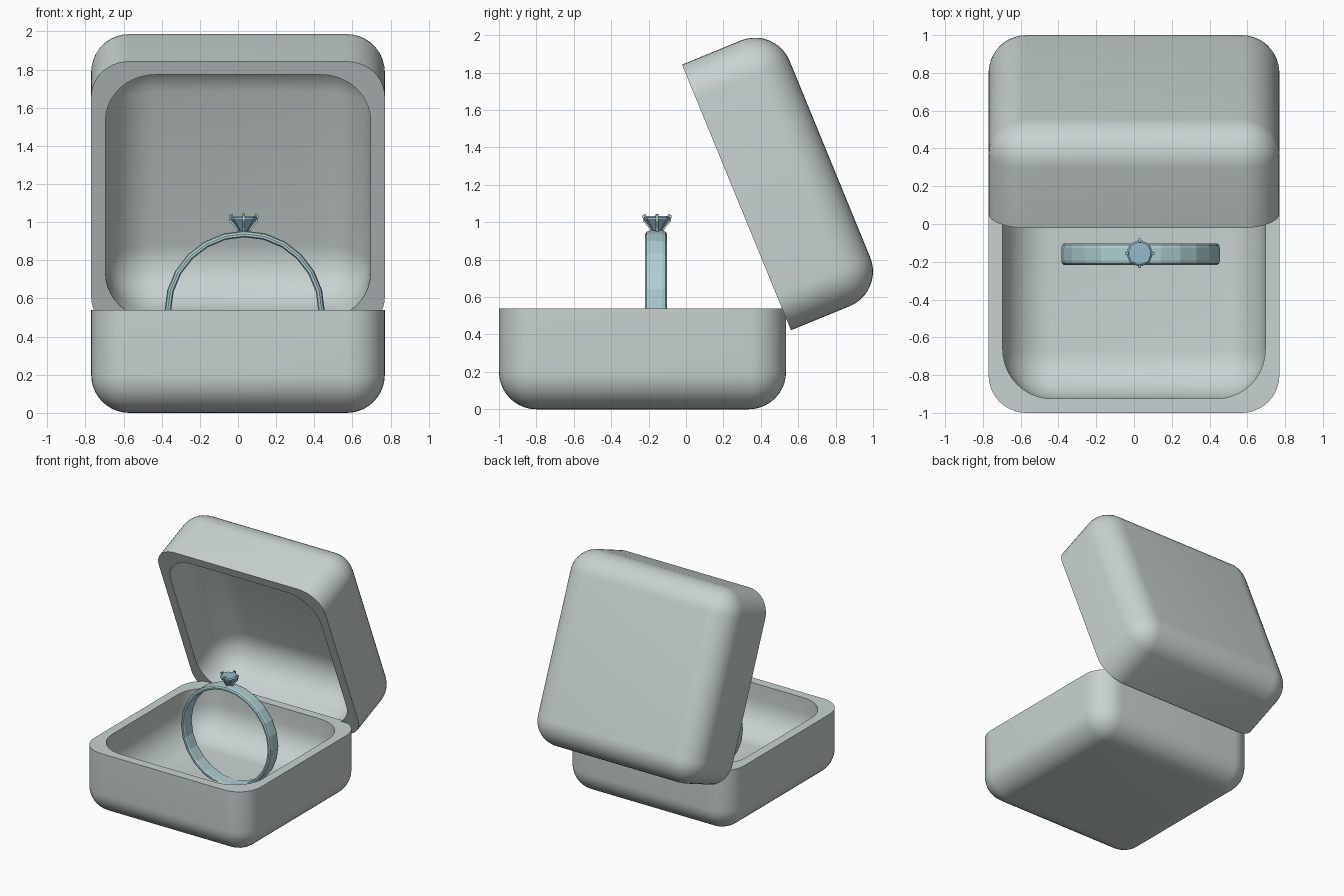
import bpy, bmesh
from math import pi, sin, cos, atan2, radians
from mathutils import Matrix, Vector

if "Cube" in bpy.data.objects:
    bpy.data.objects.remove(bpy.data.objects["Cube"])

HX, HY, H = 0.77, 0.7675, 0.54      # half width, half depth, height of each box half
WALL, FLOOR = 0.075, 0.15


def material(name, color):
    mat = bpy.data.materials.new(name)
    mat.diffuse_color = (*color, 1)
    mat.use_nodes = True
    mat.node_tree.nodes["Principled BSDF"].inputs["Base Color"].default_value = mat.diffuse_color
    return mat


SHELL = material("box_shell", (0.58, 0.65, 0.635))
METAL = material("ring_metal", (0.42, 0.62, 0.64))
STONE = material("ring_stone", (0.30, 0.50, 0.60))
CX, CY, CZ = 0.035, -0.16, 0.535


def finish(bm, name, mat, smooth=None):
    bmesh.ops.recalc_face_normals(bm, faces=bm.faces)
    me = bpy.data.meshes.new(name)
    bm.to_mesh(me)
    bm.free()
    me.materials.append(mat)
    ob = bpy.data.objects.new(name, me)
    bpy.context.collection.objects.link(ob)
    if smooth:
        bpy.ops.object.select_all(action='DESELECT')
        ob.select_set(True)
        bpy.context.view_layer.objects.active = ob
        bpy.ops.object.shade_smooth_by_angle(angle=radians(smooth))
    return ob


def tub(hx, hy, z0, radius):
    """Rounded box cut open at height H."""
    bm = bmesh.new()
    bmesh.ops.create_cube(bm, size=1)
    for v in bm.verts:
        v.co = (v.co.x * 2 * hx, v.co.y * 2 * hy, 2 * H if v.co.z > 0 else z0)
    bmesh.ops.bevel(bm, geom=bm.edges[:], offset=radius, segments=10,
                    profile=0.5, affect='EDGES')
    bmesh.ops.bisect_plane(bm, geom=bm.verts[:] + bm.edges[:] + bm.faces[:],
                           plane_co=(0, 0, H), plane_no=(0, 0, 1), clear_outer=True)
    me = bpy.data.meshes.new("tub")
    bm.to_mesh(me)
    bm.free()
    return me


def box_half(name):
    bm = bmesh.new()
    rims = []
    for me in (tub(HX, HY, 0, 0.2), tub(HX - WALL, HY - WALL, FLOOR, 0.26)):
        start = len(bm.verts)
        bm.from_mesh(me)
        bpy.data.meshes.remove(me)
        bm.verts.ensure_lookup_table()
        rims.append(sorted((v for v in bm.verts[start:] if v.is_boundary),
                           key=lambda v: atan2(v.co.y, v.co.x)))
    # Flat rim joining the outer and inner walls
    outer, inner = rims
    for i in range(len(outer)):
        bm.faces.new((outer[i - 1], outer[i], inner[i], inner[i - 1]))
    return finish(bm, name, SHELL, 35)


# Box base and the same shell tipped over as the open lid
base = box_half("box_base")
base.location = (0, -0.2325, 0)
lid = box_half("box_lid")
lid.matrix_world = (Matrix.Translation((0, 0.27, 1.1325))
                    @ Matrix.Rotation(radians(112.3), 4, 'X')
                    @ Matrix.Translation((0, 0, -H)))


def lathe(name, profile, steps, mat, closed, smooth=None):
    """Spin (radius, height) points; a closed profile becomes an upright hoop."""
    bm = bmesh.new()
    rings = [[bm.verts.new((r * cos(2 * pi * i / steps), r * sin(2 * pi * i / steps), h))
              for r, h in profile] for i in range(steps)]
    n = len(profile)
    for i in range(steps):
        a, b = rings[i], rings[(i + 1) % steps]
        for j in range(n if closed else n - 1):
            k = (j + 1) % n
            bm.faces.new((a[j], b[j], b[k], a[k]))
    if closed:
        bmesh.ops.rotate(bm, verts=bm.verts, matrix=Matrix.Rotation(pi / 2, 3, 'X'))
    else:
        bmesh.ops.holes_fill(bm, edges=[e for e in bm.edges if e.is_boundary])
    return finish(bm, name, mat, smooth)


# Flat band with softened outer edges
band = lathe("ring_band", [(0.386, -0.045), (0.392, -0.057), (0.404, -0.058), (0.415, -0.05),
                           (0.42, -0.032), (0.42, 0.032), (0.415, 0.05), (0.404, 0.058),
                           (0.392, 0.057), (0.386, 0.045)], 24, METAL, True)
band.location = (CX, CY, CZ)

# Cut stone: culet, girdle, crown, table
stone = lathe("stone", [(0.025, 0.955), (0.072, 1.018), (0.072, 1.024), (0.062, 1.032)],
              8, STONE, False)
stone.location = (CX - 0.005, CY + 0.005, 0)

# Four claws holding the stone
path = [(0.028, 0.945), (0.038, 0.97), (0.07, 1.008), (0.073, 1.036), (0.058, 1.04)]
bm = bmesh.new()
for q in range(4):
    turn = Matrix.Rotation(q * pi / 2, 3, 'Z')
    loops = []
    for i, (r, z) in enumerate(path):
        p, n = path[max(i - 1, 0)], path[min(i + 1, len(path) - 1)]
        t = Vector((n[0] - p[0], 0, n[1] - p[1])).normalized()
        side, out = Vector((0, 0.007, 0)), Vector((t.z, 0, -t.x)) * 0.005
        loops.append([bm.verts.new(turn @ (Vector((r, 0, z)) + side * s + out * o))
                      for s, o in ((-1, -1), (1, -1), (1, 1), (-1, 1))])
    for a, b in zip(loops, loops[1:]):
        for j in range(4):
            k = (j + 1) % 4
            bm.faces.new((a[j], a[k], b[k], b[j]))
    bm.faces.new(loops[0])
    bm.faces.new(loops[-1])
claws = finish(bm, "stone_claws", METAL)
claws.location = (CX - 0.005, CY + 0.005, 0)
